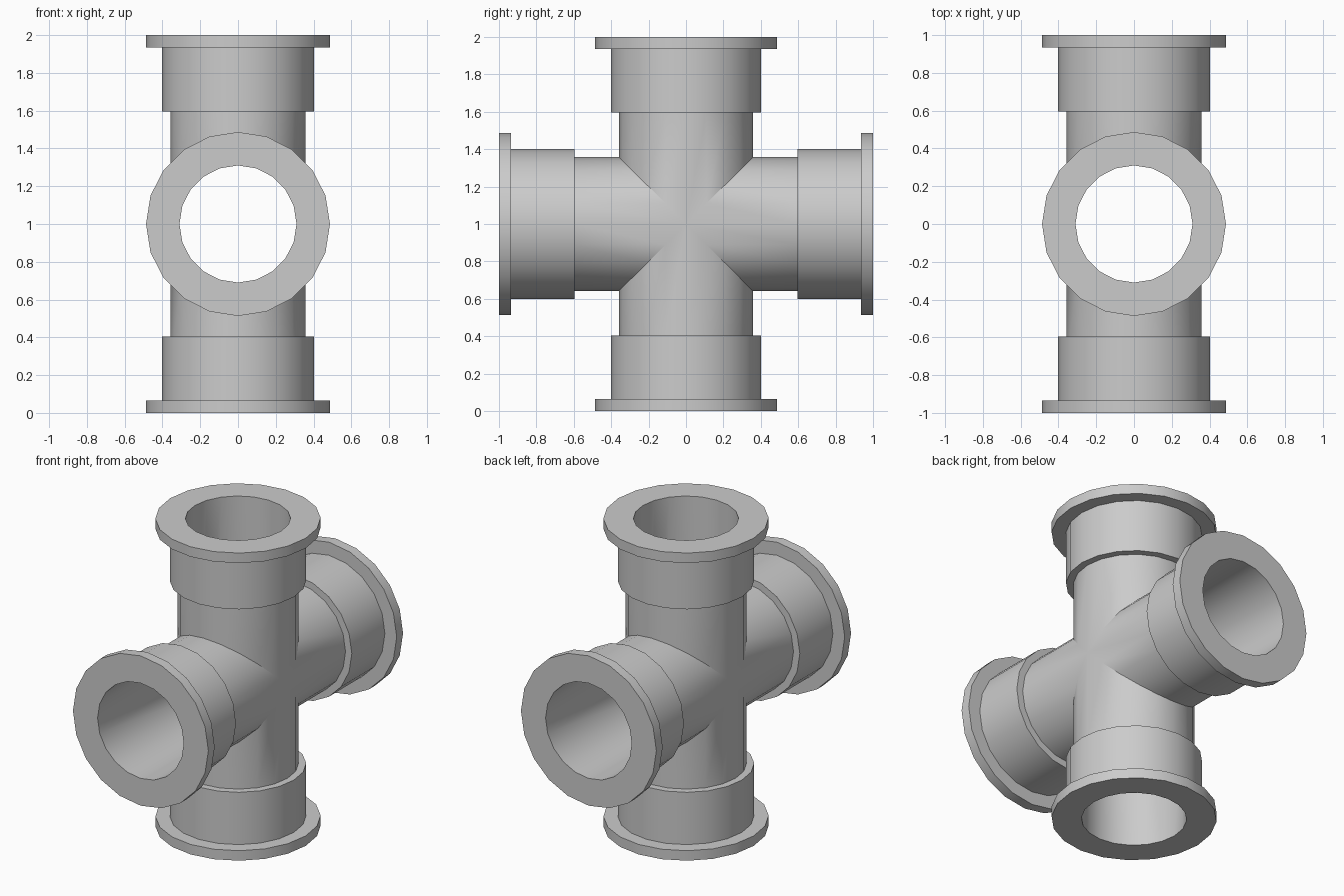
import bpy, bmesh
from math import sin, cos, pi
from mathutils import Matrix, Vector

if "Cube" in bpy.data.objects:
    bpy.data.objects.remove(bpy.data.objects["Cube"])

SIDES = 20
CENTRE = Vector((0, 0, 1))
# (radius, distance from the centre); None = mitred end where the arms meet
PROFILE = [(0.357, None), (0.357, 0.595), (0.402, 0.595), (0.402, 0.935),
           (0.487, 0.935), (0.487, 1.0), (0.31, 1.0), (0.31, None)]


def add_arm(bm, angle):
    """One flanged arm, built along +z and turned about the x axis."""
    turn = Matrix.Rotation(angle, 3, 'X')
    rings = []
    for r, d in PROFILE:
        ring = []
        for i in range(SIDES):
            t = 2 * pi * i / SIDES
            x, y = r * cos(t), r * sin(t)
            z = abs(y) if d is None else d
            ring.append(bm.verts.new(turn @ Vector((x, y, z)) + CENTRE))
        rings.append(ring)
    for a, b in zip(rings, rings[1:]):
        for i in range(SIDES):
            j = (i + 1) % SIDES
            bm.faces.new((a[i], a[j], b[j], b[i]))


# four arms welded along their mitred seams
bm = bmesh.new()
for k in range(4):
    add_arm(bm, k * pi / 2)
bmesh.ops.remove_doubles(bm, verts=bm.verts, dist=0.0005)
bmesh.ops.recalc_face_normals(bm, faces=bm.faces)
mesh = bpy.data.meshes.new("pipe_cross")
bm.to_mesh(mesh)
bm.free()
obj = bpy.data.objects.new("pipe_cross", mesh)
bpy.context.collection.objects.link(obj)

# smooth walls, crisp steps and seams
bpy.context.view_layer.objects.active = obj
obj.select_set(True)
bpy.ops.object.shade_smooth_by_angle(angle=pi / 6)
